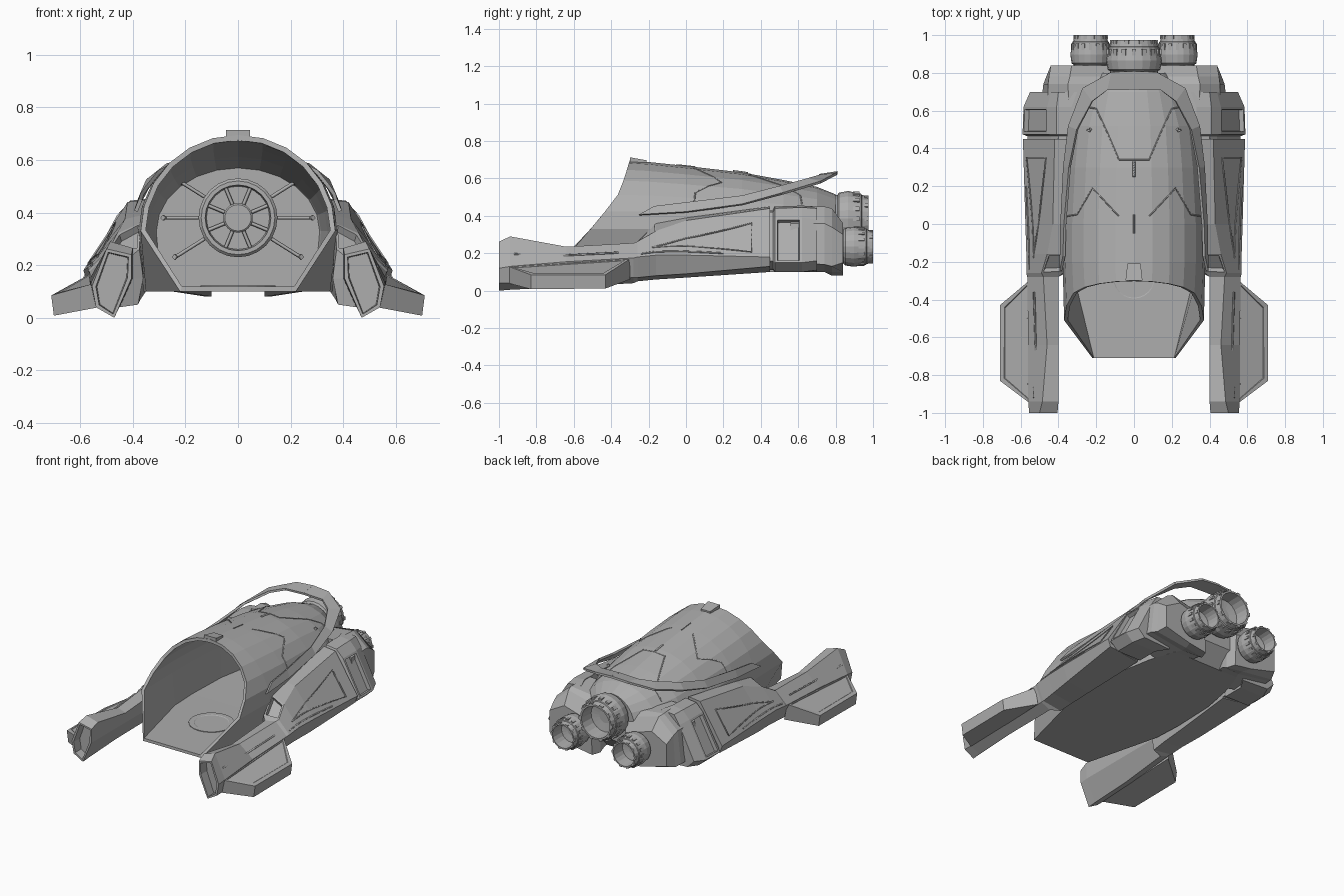
import bpy, bmesh, math
from mathutils import Vector, Matrix

cube = bpy.data.objects.get("Cube")
if cube:
    bpy.data.objects.remove(cube)

grey = bpy.data.materials.new("hull grey")
grey.use_nodes = True
COLOR = (0.42, 0.42, 0.42, 1)
grey.diffuse_color = COLOR
grey.node_tree.nodes["Principled BSDF"].inputs["Base Color"].default_value = COLOR


def finish(name, data, mirror=False):
    ob = bpy.data.objects.new(name, data)
    bpy.context.scene.collection.objects.link(ob)
    data.materials.append(grey)
    if mirror:
        ob.modifiers.new("mirror", 'MIRROR').use_mirror_merge = False
    return ob


def loft(name, rings, caps=(True, True), closed=True, mirror=False, insets=()):
    """Skin rings of points; insets are (face centre test, margin, depth)."""
    bm = bmesh.new()
    rows = [[bm.verts.new(p) for p in ring] for ring in rings]
    n = len(rows[0])
    for a, b in zip(rows, rows[1:]):
        for i in range(n if closed else n - 1):
            j = (i + 1) % n
            bm.faces.new((a[i], a[j], b[j], b[i]))
    if caps[0]:
        bm.faces.new(rows[0])
    if caps[1]:
        bm.faces.new(rows[-1])
    bmesh.ops.recalc_face_normals(bm, faces=bm.faces)
    for test, margin, depth in insets:
        chosen = [f for f in bm.faces if test(f.calc_center_median())]
        bmesh.ops.inset_individual(bm, faces=chosen, thickness=margin)
        bmesh.ops.inset_individual(bm, faces=chosen, thickness=0.004, depth=depth)
    me = bpy.data.meshes.new(name)
    bm.to_mesh(me)
    bm.free()
    return finish(name, me, mirror)


def sections(table):
    return [[(x, y, z) for x, z in pts] for y, pts in table]


def rib(name, pts, mirror=True, radius=0.004):
    cu = bpy.data.curves.new(name, 'CURVE')
    cu.dimensions = '3D'
    cu.bevel_depth = radius
    cu.bevel_resolution = 0
    cu.use_fill_caps = True
    sp = cu.splines.new('POLY')
    sp.points.add(len(pts) - 1)
    for p, co in zip(sp.points, pts):
        p.co = (*co, 1)
    return finish(name, cu, mirror)


def seam(name, surface, path, mirror=True, radius=0.004):
    """Rib along a path of surface coordinates, sampled to hug the surface."""
    pts = []
    for a, b in zip(path, path[1:]):
        pts += [surface(*(p + (q - p) * i / 6 for p, q in zip(a, b))) for i in range(6)]
    rib(name, pts + [surface(*path[-1])], mirror, radius)


def interp(table, v):
    """Linear lookup in rows whose first entry is the key."""
    for a, b in zip(table, table[1:]):
        if v <= b[0]:
            t = max(0, (v - a[0]) / (b[0] - a[0]))
            return [p + (q - p) * t for p, q in zip(a[1:], b[1:])]
    return list(table[-1][1:])


# Main hull: y, half width, top, floor half width, floor height
HULL = [(-0.3, 0.37, 0.695, 0.22, 0.1), (-0.2, 0.378, 0.688, 0.35, 0.1),
        (0, 0.378, 0.667, 0.36, 0.1), (0.3, 0.36, 0.632, 0.35, 0.1),
        (0.52, 0.335, 0.592, 0.31, 0.1), (0.7, 0.27, 0.555, 0.25, 0.1),
        (0.8, 0.17, 0.515, 0.12, 0.2)]
RIM = [(0.1, -0.71), (0.24, -0.58), (0.33, -0.51), (0.5, -0.37), (0.6, -0.33), (0.7, -0.3)]
MID = 0.33


def hull_ring(y, scale=1.0):
    w, top, f, zb = interp(HULL, y)
    half = [(f, zb)]
    for i in range(7):
        a = math.pi / 2 * i / 6
        half.append((w * math.cos(a), MID + (top - MID) * math.sin(a)))
    pts = half + [(-x, z) for x, z in reversed(half[:-1])]
    return [(x * scale, y, MID + (z - MID) * scale) for x, z in pts]


def dome(x, y):
    """Point on the faceted roof."""
    return (x, y, interp([(px, pz) for px, _, pz in reversed(hull_ring(y)[1:8])], x)[0] if x else interp(HULL, y)[1])


rim = [(x, interp(RIM, z)[0], z) for x, y, z in hull_ring(-0.3)]
hull = loft("hull_shell", [rim] + [hull_ring(r[0]) for r in HULL[1:]], caps=(False, True))
solid = hull.modifiers.new("thickness", 'SOLIDIFY')
solid.thickness = 0.02
solid.offset = -1

# Cabin bulkhead, round window and spokes
loft("rear_bulkhead", [hull_ring(0.53, 0.98), hull_ring(0.54, 0.98)])


def revolve(name, profile, centre, axis_y=True, sides=24):
    rings = []
    for r, d in profile:
        ring = []
        for i in range(sides):
            a = math.tau * i / sides
            u, v = r * math.cos(a), r * math.sin(a)
            ring.append(Vector(centre) + Vector((u, d, v) if axis_y else (u, v, d)))
        rings.append(ring)
    return loft(name, rings)


WINDOW = (0, 0.51, 0.38)
revolve("window_ring", [(0.15, 0.03), (0.15, -0.01), (0.14, -0.02), (0.125, -0.02), (0.12, 0.01)], WINDOW)
revolve("window_hub", [(0.056, 0.03), (0.056, -0.02), (0.05, -0.025)], WINDOW)
for i in range(8):
    a = math.tau * (i + 0.5) / 8
    rib("window_bar", [(r * math.cos(a), 0.51, 0.38 + r * math.sin(a)) for r in (0.05, 0.13)], False, 0.007)
for a in (0, 0.56, -0.56):
    ends = [(r * math.cos(a), 0.5, 0.38 + r * math.sin(a)) for r in (0.15, 0.28)]
    rib("cabin_spoke", ends, True, 0.007)
    rib("spoke_tip", [ends[1], (ends[1][0] * 1.02, 0.49, ends[1][2])], True, 0.011)

# Floor hatch
revolve("floor_hatch", [(0.142, 0), (0.142, 0.004), (0.11, 0.004), (0.105, 0.001)],
        (0, -0.285, 0.119), axis_y=False)

# Dome seams and crest
seam("canopy_seam", dome, ((0.25, 0.62), (0.2, 0.61), (0.14, 0.48), (0.08, 0.34), (0, 0.34)))
seam("shoulder_seam", dome, ((0.36, 0.04), (0.3, 0.05), (0.22, 0.19), (0.08, 0.04)))
seam("spine_seam", dome, ((0, -0.05), (0, 0.05)), False)
seam("spine_notch", dome, ((0, 0.25), (0, 0.33)), False, 0.007)
loft("top_crest", [[(sx * w, y, z) for sx, z in ((-1, 0.67), (1, 0.67), (1, t), (-1, t))]
                   for y, w, t in ((-0.3, 0.045, 0.713), (-0.21, 0.035, 0.697))])

# Collar running up the flanks and arching over the tail
OUTER = [(0.388, -0.25, 0.405), (0.384, 0, 0.42), (0.37, 0.3, 0.46), (0.345, 0.52, 0.52),
         (0.27, 0.72, 0.58), (0.12, 0.805, 0.625), (0, 0.81, 0.632)]
INNER = [(0.37, -0.17, 0.45), (0.365, 0, 0.47), (0.34, 0.3, 0.505), (0.3, 0.5, 0.555),
         (0.22, 0.65, 0.595), (0.14, 0.71, 0.612), (0, 0.712, 0.617)]
collar = loft("tail_collar", [(a, b) for a, b in zip(OUTER, INNER)], (False, False), False, True)
thick = collar.modifiers.new("thickness", 'SOLIDIFY')
thick.thickness = 0.014
thick.offset = 0

# Side nacelles with long forward arms
ARM = [(-1.0, [(.405, .24), (.5, .262), (.555, .12), (.54, .04), (.47, .0), (.405, .15)]),
       (-0.94, [(.4, .265), (.485, .29), (.56, .13), (.54, .04), (.47, .005), (.4, .15)]),
       (-0.64, [(.4, .215), (.46, .235), (.56, .155), (.535, .05), (.47, .02), (.4, .15)]),
       (-0.28, [(.4, .24), (.48, .255), (.565, .175), (.52, .07), (.45, .04), (.4, .15)]),
       (-0.26, [(.375, .26), (.49, .262), (.57, .18), (.52, .07), (.38, .05), (.36, .15)]),
       (-0.16, [(.37, .36), (.46, .32), (.57, .19), (.525, .08), (.375, .06), (.36, .18)]),
       (0.0, [(.365, .39), (.43, .375), (.575, .19), (.54, .09), (.37, .07), (.355, .2)]),
       (0.45, [(.335, .45), (.42, .44), (.588, .18), (.57, .13), (.35, .1), (.34, .2)])]
loft("side_nacelle", sections(ARM), mirror=True, insets=[
    (lambda c: c.y < -0.99, 0.015, -0.06),
    (lambda c: -0.25 < c.y < -0.17 and c.z > 0.27 and c.x < 0.44, 0.014, -0.03)])


def flank(y, t):
    """Point on the sloping outer side, t from ridge to lower edge."""
    x1, z1, x2, z2 = interp([(s, *p[1], *p[2]) for s, p in ARM], y)
    return (x1 + (x2 - x1) * t, y, z1 + (z2 - z1) * t + 0.001)


seam("nacelle_panel", flank, ((-0.18, .65), (0.35, .27), (0.35, .9), (-0.18, .65)))
seam("arm_groove", flank, ((-0.92, .6), (-0.36, .6)), radius=0.006)
seam("nacelle_groove", flank, ((-0.24, .85), (0.2, .94)), radius=0.005)

# Angled fins beside the arms
FIN = [(0.55, -0.95, 0.13), (0.71, -0.83, 0.085), (0.71, -0.43, 0.085), (0.555, -0.3, 0.17)]
FIN_LOW = [(0.53, -0.95, 0.04), (0.7, -0.83, 0.008), (0.7, -0.43, 0.012), (0.53, -0.3, 0.06)]
loft("side_fin", [FIN_LOW, FIN], mirror=True, insets=[
    (lambda c: c.z > 0.1, 0.028, -0.004)])

# Rear side blocks, joined to the nacelles by a narrow groove
loft("rear_block", sections([
    (0.44, [(.34, .43), (.4, .42), (.44, .37), (.565, .16), (.5, .12), (.35, .11)]),
    (0.465, [(.34, .43), (.4, .42), (.44, .37), (.565, .16), (.5, .12), (.35, .11)]),
    (0.475, [(.33, .45), (.41, .44), (.46, .39), (.59, .15), (.53, .1), (.35, .1)]),
    (0.62, [(.33, .455), (.41, .445), (.46, .39), (.585, .15), (.53, .1), (.35, .1)]),
    (0.7, [(.3, .45), (.4, .44), (.44, .38), (.55, .16), (.5, .11), (.3, .1)])]),
    mirror=True, insets=[(lambda c: c.x > 0.51 and 0.5 < c.y < 0.6 and c.z > 0.2, 0.02, -0.025)])

# Pods that carry the lower engines
loft("engine_pod", sections([
    (0.56, [(.12, .44), (.34, .45), (.46, .36), (.5, .15), (.3, .1), (.12, .11)]),
    (0.74, [(.1, .42), (.35, .45), (.455, .36), (.48, .14), (.23, .1), (.1, .1)]),
    (0.78, [(.1, .38), (.34, .44), (.45, .34), (.465, .13), (.23, .1), (.1, .08)]),
    (0.84, [(.13, .3), (.33, .36), (.44, .3), (.44, .15), (.25, .1), (.12, .08)])]),
    mirror=True)

# Engines: hollow stepped nozzles with a band of teeth
NOZZLE = [(.85, -.4), (.85, .05), (.94, .1), (1, .38), (.97, .5), (.9, .78), (.86, .8),
          (.8, 1), (.72, 1), (.68, .45), (.3, .4)]


def engine(name, x, y, z, radius, length):
    revolve(name, [(r * radius, d * length) for r, d in NOZZLE], (x, y, z), sides=20)
    bm = bmesh.new()
    for band, ring, size, count in ((0.63, 0.94, 0.2, 16), (0.94, 0.82, 0.12, 10)):
        for i in range(count):
            a = math.tau * i / count
            r = radius * ring
            mat = (Matrix.Translation((x + r * math.cos(a), y + band * length, z + r * math.sin(a)))
                   @ Matrix.Rotation(-a, 4, 'Y')
                   @ Matrix.Diagonal((radius * 0.07, length * size, radius * 0.16, 1)))
            bmesh.ops.create_cube(bm, size=1, matrix=mat)
    me = bpy.data.meshes.new(name + "_teeth")
    bm.to_mesh(me)
    bm.free()
    finish(name + "_teeth", me)


engine("centre_engine", 0, 0.8, 0.385, 0.148, 0.175)
for side, label in ((1, "left"), (-1, "right")):
    engine(label + "_engine", side * 0.23, 0.835, 0.235, 0.107, 0.165)
